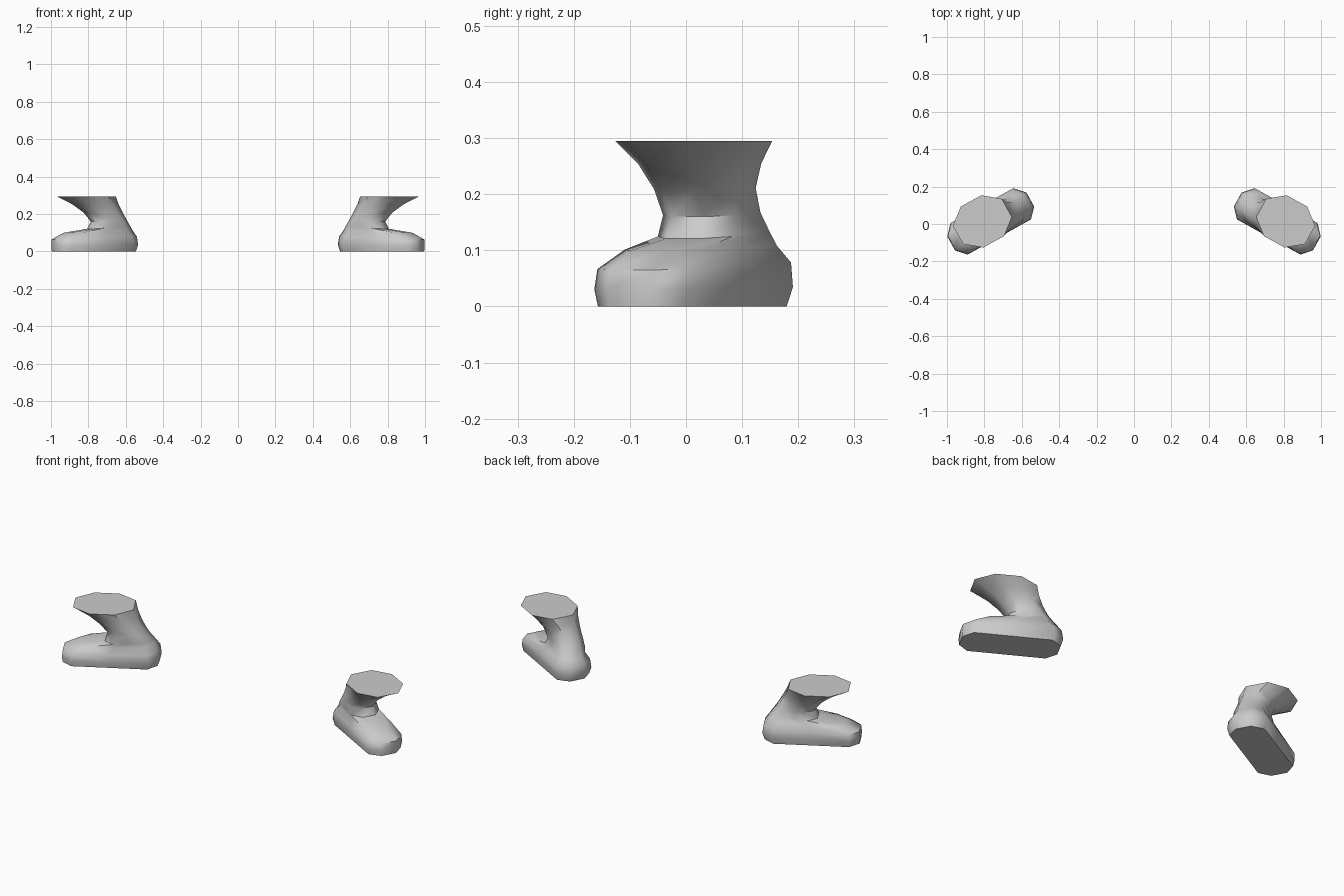
import bpy, bmesh, math

if "Cube" in bpy.data.objects:
    bpy.data.objects.remove(bpy.data.objects["Cube"])

grey = bpy.data.materials.new("light grey")
grey.diffuse_color = (0.6, 0.6, 0.6, 1)
grey.use_nodes = True
grey.node_tree.nodes["Principled BSDF"].inputs["Base Color"].default_value = grey.diffuse_color

# Cross-sections from sole to cuff, in foot space (u = heel to toe, v = across):
# u back, u front, v centre, half width, z back, z front, corner position
RINGS = [
    (-0.240, 0.230, 0.010, 0.088, 0.000, 0.000, 0.80),   # sole
    (-0.252, 0.232, 0.010, 0.095, 0.035, 0.030, 0.80),
    (-0.245, 0.228, 0.012, 0.095, 0.080, 0.065, 0.78),   # side of foot
    (-0.225, 0.160, 0.012, 0.078, 0.110, 0.100, 0.72),   # toe top
    (-0.203, 0.020, 0.005, 0.076, 0.140, 0.121, 0.60),   # instep
    (-0.182, 0.000, 0.002, 0.074, 0.170, 0.160, 0.50),   # ankle
    (-0.157, 0.040, 0.006, 0.079, 0.212, 0.208, 0.45),
    (-0.135, 0.098, 0.018, 0.096, 0.256, 0.252, 0.45),
    (-0.120, 0.178, 0.032, 0.125, 0.295, 0.295, 0.42),   # cuff
]
HEADING = math.radians(-29)
CENTRE_X = 0.77


def ring_points(ub, uf, vc, hw, zb, zf, k, side):
    """Ten-sided section with clipped corners, turned to the foot's heading."""
    unit = [(1, -.45), (1, .45), (k, 1), (0, 1), (-k, 1),
            (-1, .45), (-1, -.45), (-k, -1), (0, -1), (k, -1)]
    c, s = math.cos(HEADING), math.sin(HEADING)
    for a, b in unit:
        u = (ub + uf) / 2 + a * (uf - ub) / 2
        v = vc + b * hw
        z = (zb + zf) / 2 + a * (zf - zb) / 2
        yield (side * (CENTRE_X + c * u - s * v), s * u + c * v, z)


def boot(name, side):
    bm = bmesh.new()
    loops = [[bm.verts.new(p) for p in ring_points(*r, side)] for r in RINGS]
    n = len(loops[0])
    # walls between neighbouring sections
    for low, high in zip(loops, loops[1:]):
        for i in range(n):
            j = (i + 1) % n
            bm.faces.new((low[i], low[j], high[j], high[i]))
    # sole and cuff caps
    bm.faces.new(loops[0])
    bm.faces.new(loops[-1])
    bmesh.ops.recalc_face_normals(bm, faces=bm.faces)
    mesh = bpy.data.meshes.new(name)
    bm.to_mesh(mesh)
    bm.free()
    mesh.materials.append(grey)
    obj = bpy.data.objects.new(name, mesh)
    bpy.context.collection.objects.link(obj)
    # smooth sides, with crisp sole and cuff edges
    bpy.ops.object.select_all(action='DESELECT')
    obj.select_set(True)
    bpy.context.view_layer.objects.active = obj
    bpy.ops.object.shade_smooth_by_angle(angle=math.radians(52))


boot("right_boot", 1)
boot("left_boot", -1)
